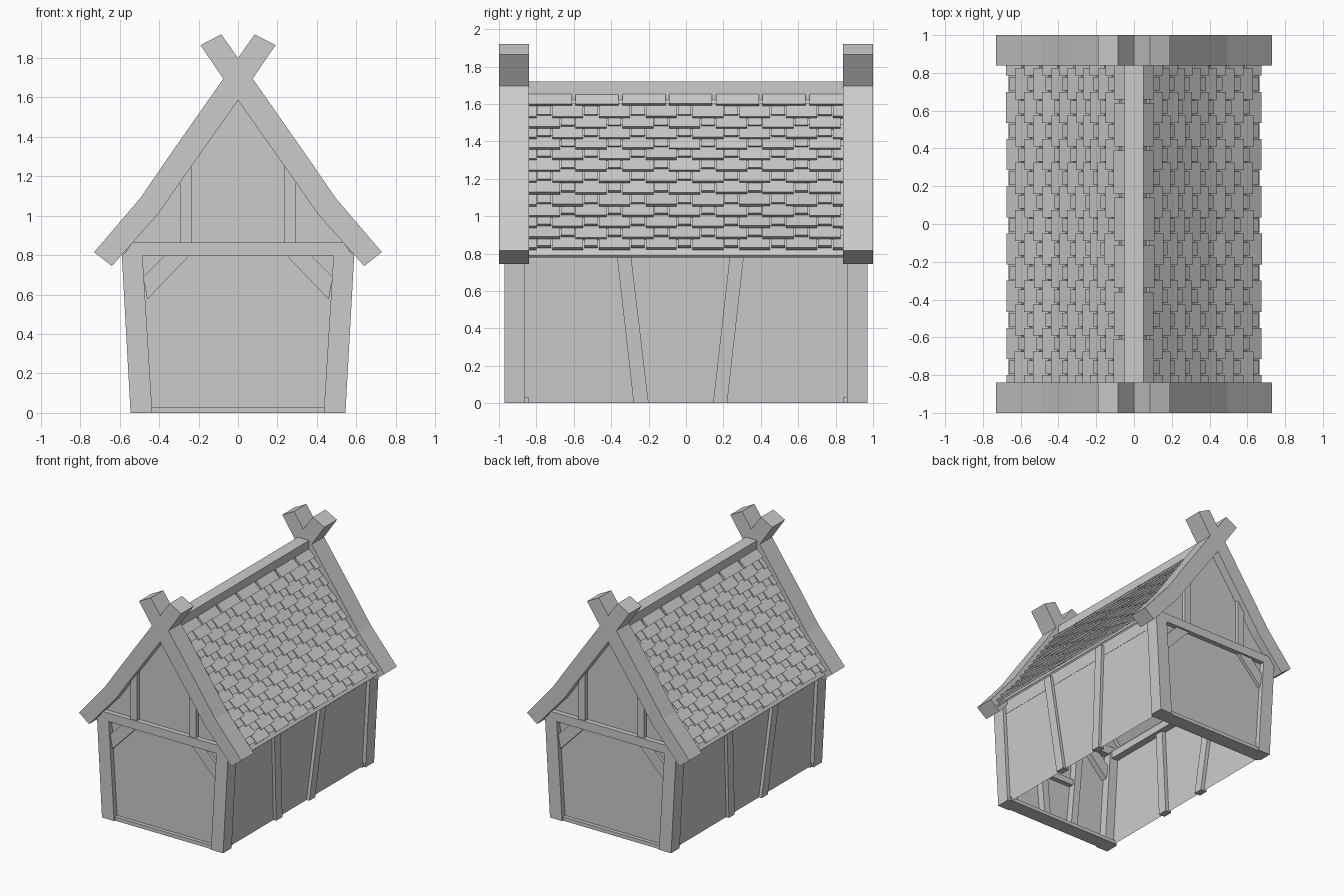
import bpy, bmesh, random
from mathutils import Vector

if "Cube" in bpy.data.objects:
    bpy.data.objects.remove(bpy.data.objects["Cube"])

random.seed(4)


def make(name, verts, faces):
    me = bpy.data.meshes.new(name)
    me.from_pydata(verts, [], faces)
    bm = bmesh.new()
    bm.from_mesh(me)
    bmesh.ops.recalc_face_normals(bm, faces=bm.faces)
    bm.to_mesh(me)
    bm.free()
    ob = bpy.data.objects.new(name, me)
    bpy.context.collection.objects.link(ob)
    return ob


def prism(name, poly, y0, y1):
    """Extrude an x-z outline along y."""
    n = len(poly)
    verts = [(x, y, z) for y in (y0, y1) for x, z in poly]
    faces = [tuple(range(n)), tuple(range(n, 2 * n))]
    faces += [(i, (i + 1) % n, n + (i + 1) % n, n + i) for i in range(n)]
    return make(name, verts, faces)


BOX = [(0, 1, 2, 3), (4, 5, 6, 7), (0, 1, 5, 4), (1, 2, 6, 5), (2, 3, 7, 6), (3, 0, 4, 7)]


def post(name, low, high, z0, z1):
    """Leaning post between two rectangles (x0, x1, y0, y1)."""
    verts = []
    for (x0, x1, y0, y1), z in ((low, z0), (high, z1)):
        verts += [(x0, y0, z), (x1, y0, z), (x1, y1, z), (x0, y1, z)]
    return make(name, verts, BOX)


def box(name, x0, x1, y0, y1, z0, z1):
    return post(name, (x0, x1, y0, y1), (x0, x1, y0, y1), z0, z1)


def flip(poly, s):
    return [(s * x, z) for x, z in poly]


# Outlines of the gable timbers (x, z)
BARGE = [(.73, .815), (.495, 1.09), (.33, 1.33), (.078, 1.69), (-.085, 1.92), (-.19, 1.865),
         (0, 1.585), (.3, 1.16), (.4, 1.015), (.64, .745)]
GABLE_POST = [(.235, .85), (.295, .85), (.295, 1.19), (.235, 1.27)]
BRACE = [(.46, .575), (.48, .69), (.37, .8), (.245, .8)]
PANEL = [(-.51, 0), (.51, 0), (.57, .86), (.43, 1.02), (0, 1.64), (-.43, 1.02), (-.57, .86)]
COLLAR = [(-.585, .795), (.585, .795), (.535, .865), (-.535, .865)]

# Both gable ends
for e, end in ((-1, "front"), (1, "back")):
    make(end + "_wall_panel", [(x, e * .93, z) for x, z in PANEL], [tuple(range(7))])
    prism(end + "_collar_beam", COLLAR, e * .87, e * .97)
    box(end + "_sill", -.53, .53, e * .84, e * .96, 0, .03)
    for s, side in ((-1, "left"), (1, "right")):
        tag = end + "_" + side
        prism(tag + "_barge_board", flip(BARGE, s), e * .84, e * 1.0)
        prism(tag + "_gable_post", flip(GABLE_POST, s), e * .88, e * .96)
        prism(tag + "_brace", flip(BRACE, s), e * .88, e * .955)
        post(tag + "_corner_post", (s * .435, s * .545, e * .86, e * .97),
             (s * .485, s * .59, e * .86, e * .97), 0, .81)

# Timber frame on the inside of the front wall
for s in (-1, 1):
    post("inner_door_post", (s * .1, s * .16, -.93, -.87), (s * .17, s * .23, -.93, -.87), 0, .8)
box("inner_door_rail", -.15, .15, -.93, -.89, .4, .45)

# Roof slope (x, z), from eave to ridge
SLOPE = [(.665, .79), (.445, 1.055), (0, 1.69)]


def on_slope(z):
    """Point, uphill direction and outward normal at a height."""
    a, b = (SLOPE[0], SLOPE[1]) if z < SLOPE[1][1] else (SLOPE[1], SLOPE[2])
    a, b = Vector(a), Vector(b)
    up = (b - a).normalized()
    return a + (b - a) * (z - a.y) / (b.y - a.y), up, Vector((up.y, -up.x))


def tile_course(verts, faces, s, z, y0, y1, length, lift):
    """One slate: a tilted box with its lower edge lifted."""
    p, up, n = on_slope(z)
    q = p + up * length
    sect = [p + n * (lift - .02), p + n * lift, q + n * .014, q]
    k = len(verts)
    verts += [(s * c.x, y, c.y) for y in (y0, y1) for c in sect]
    faces += [tuple(k + i for i in f) for f in BOX]


ROWS = [.81, .865, .925, .983, 1.04, 1.107, 1.167, 1.228, 1.29, 1.345, 1.4, 1.457, 1.513, 1.58]
for s, side in ((-1, "left"), (1, "right")):
    # Side wall, wall plate and leaning posts
    make(side + "_wall", [(s * .515, -.93, 0), (s * .515, .93, 0), (s * .565, .93, .88), (s * .565, -.93, .88)],
         [(0, 1, 2, 3)])
    box(side + "_wall_plate", s * .5, s * .56, -.9, .9, .76, .82)
    post(side + "_front_stud", (s * .485, s * .54, -.28, -.2), (s * .53, s * .588, -.375, -.3), 0, .84)
    post(side + "_back_stud", (s * .485, s * .54, .145, .22), (s * .53, s * .588, .24, .315), 0, .84)
    # Roof boarding
    prism(side + "_roof_board", flip(SLOPE + [(0, 1.665), (.43, 1.045), (.655, .78)], s), -.86, .86)
    # Slates: alternating wide and narrow, staggered every other row
    verts, faces = [], []
    for r, z in enumerate(ROWS):
        top = r == len(ROWS) - 1
        y = -.965 + (r % 2) * .125
        while y < .84:
            wide, gap = (.23, .25) if top else (.165, .172)
            a, b = max(y, -.84), min(y + wide, .84)
            if b - a > .01:
                tile_course(verts, faces, s, z, a, b, .1, .036 + random.uniform(-.003, .003))
            a, b = max(y + gap, -.84), min(y + .243, .84)
            if not top and b - a > .01:
                tile_course(verts, faces, s, z + .014, a, b, .085, .03)
            y += .25
    make(side + "_roof_slates", verts, faces)

# Ridge beam
box("ridge_beam", -.05, .05, -.86, .86, 1.62, 1.72)
